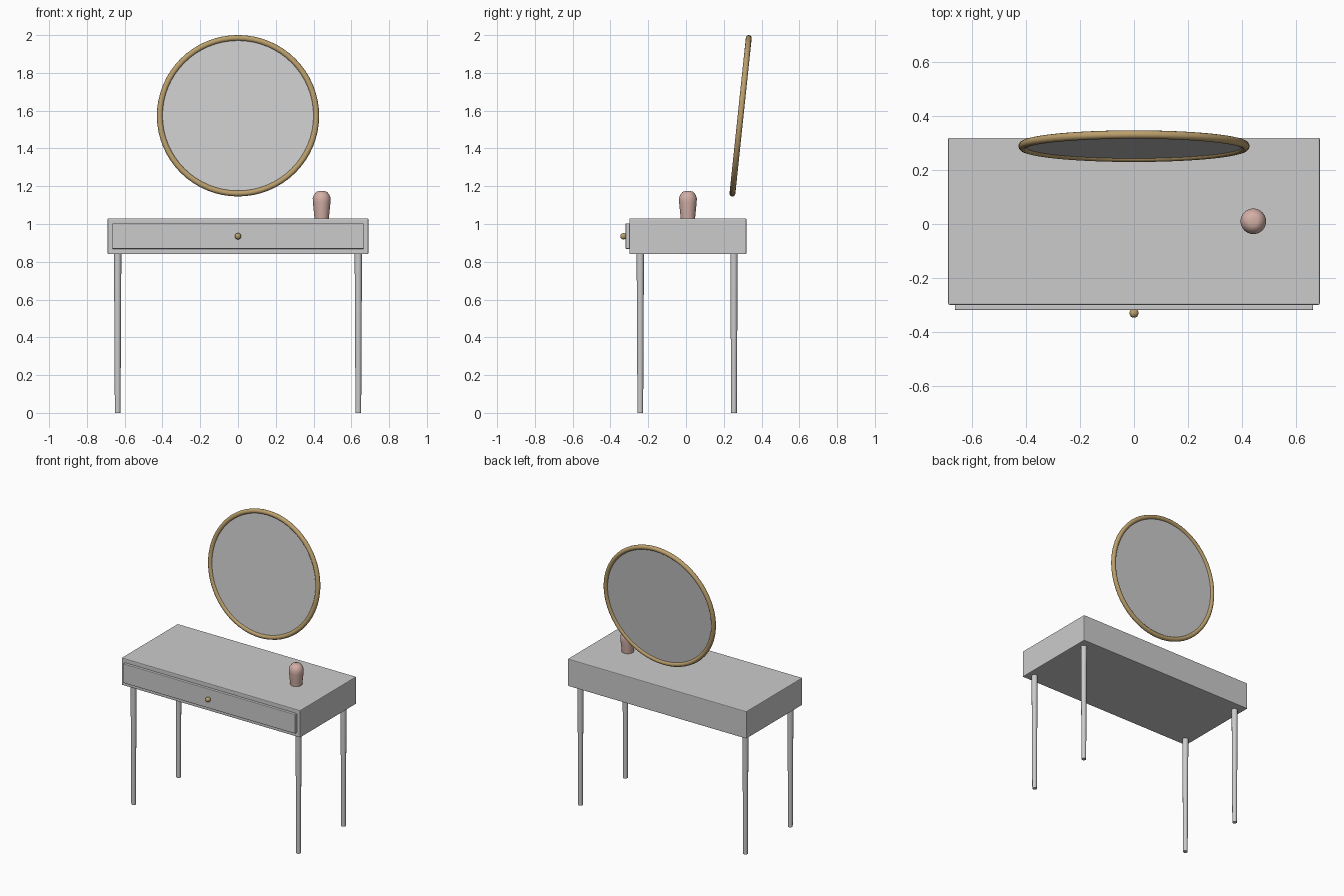
import bpy, bmesh, math

if "Cube" in bpy.data.objects:
    bpy.data.objects.remove(bpy.data.objects["Cube"])


def material(name, color):
    m = bpy.data.materials.new(name)
    m.diffuse_color = (*color, 1)
    m.use_nodes = True
    m.node_tree.nodes["Principled BSDF"].inputs["Base Color"].default_value = m.diffuse_color
    return m


gold = material("brass", (0.50, 0.35, 0.15))
pink = material("blush", (0.65, 0.43, 0.38))


def finish(name, mat=None, smooth=35):
    ob = bpy.context.object
    ob.name = name
    if mat:
        ob.data.materials.append(mat)
    if smooth:
        bpy.ops.object.shade_smooth_by_angle(angle=math.radians(smooth))
    return ob


def box(name, lo, hi, bevel):
    bpy.ops.mesh.primitive_cube_add(size=1, location=[(a + b) / 2 for a, b in zip(lo, hi)])
    bpy.context.object.scale = [b - a for a, b in zip(lo, hi)]
    bpy.ops.object.transform_apply(location=False, rotation=False, scale=True)
    ob = finish(name, smooth=0)
    mod = ob.modifiers.new("soft_edge", 'BEVEL')
    mod.width, mod.segments = bevel, 2
    return ob


def lathe(name, profile, loc, mat, steps=32):
    me = bpy.data.meshes.new(name)
    bm = bmesh.new()
    vs = [bm.verts.new((r, 0, z)) for r, z in profile]
    es = [bm.edges.new(p) for p in zip(vs, vs[1:])]
    bmesh.ops.spin(bm, geom=vs + es, cent=(0, 0, 0), axis=(0, 0, 1),
                   angle=math.tau, steps=steps)
    bmesh.ops.remove_doubles(bm, verts=bm.verts, dist=1e-5)
    bmesh.ops.recalc_face_normals(bm, faces=bm.faces)
    bm.to_mesh(me)
    bm.free()
    ob = bpy.data.objects.new(name, me)
    ob.location = loc
    bpy.context.collection.objects.link(ob)
    bpy.context.view_layer.objects.active = ob
    bpy.ops.object.select_all(action='DESELECT')
    ob.select_set(True)
    return finish(name, mat, 50)


# Table body and drawer front
box("table_body", (-0.69, -0.30, 0.84), (0.69, 0.32, 1.03), 0.005)
box("drawer_front", (-0.665, -0.32, 0.868), (0.665, -0.298, 1.003), 0.004)

# Drawer knob
bpy.ops.mesh.primitive_uv_sphere_add(segments=24, ring_count=12, radius=0.017,
                                     location=(0, -0.331, 0.935))
finish("drawer_knob", gold)

# Four tapered legs
for side, x in (("left", -0.637), ("right", 0.637)):
    for end, y in (("front", -0.242), ("back", 0.254)):
        bpy.ops.mesh.primitive_cone_add(vertices=16, radius1=0.015, radius2=0.0195,
                                        depth=0.845, location=(x, y, 0.4225))
        finish(f"{end}_{side}_leg", smooth=40)

# Round mirror, leaning back
tilt = (math.radians(90 - 6), 0, 0)
centre = (0, 0.289, 1.573)
bpy.ops.mesh.primitive_torus_add(location=centre, rotation=tilt, major_radius=0.414,
                                 minor_radius=0.0155, major_segments=64, minor_segments=12)
finish("mirror_frame", gold, 60)
bpy.ops.mesh.primitive_cylinder_add(vertices=64, radius=0.412, depth=0.008,
                                    location=centre, rotation=tilt)
finish("mirror_glass")

# Small bottle with rounded shoulders
lathe("bottle", [(0, 0), (0.038, 0), (0.042, 0.04), (0.0465, 0.085), (0.0475, 0.108),
                 (0.041, 0.125), (0.029, 0.141), (0.015, 0.145), (0, 0.146)],
      (0.443, 0.01, 1.029), pink)
